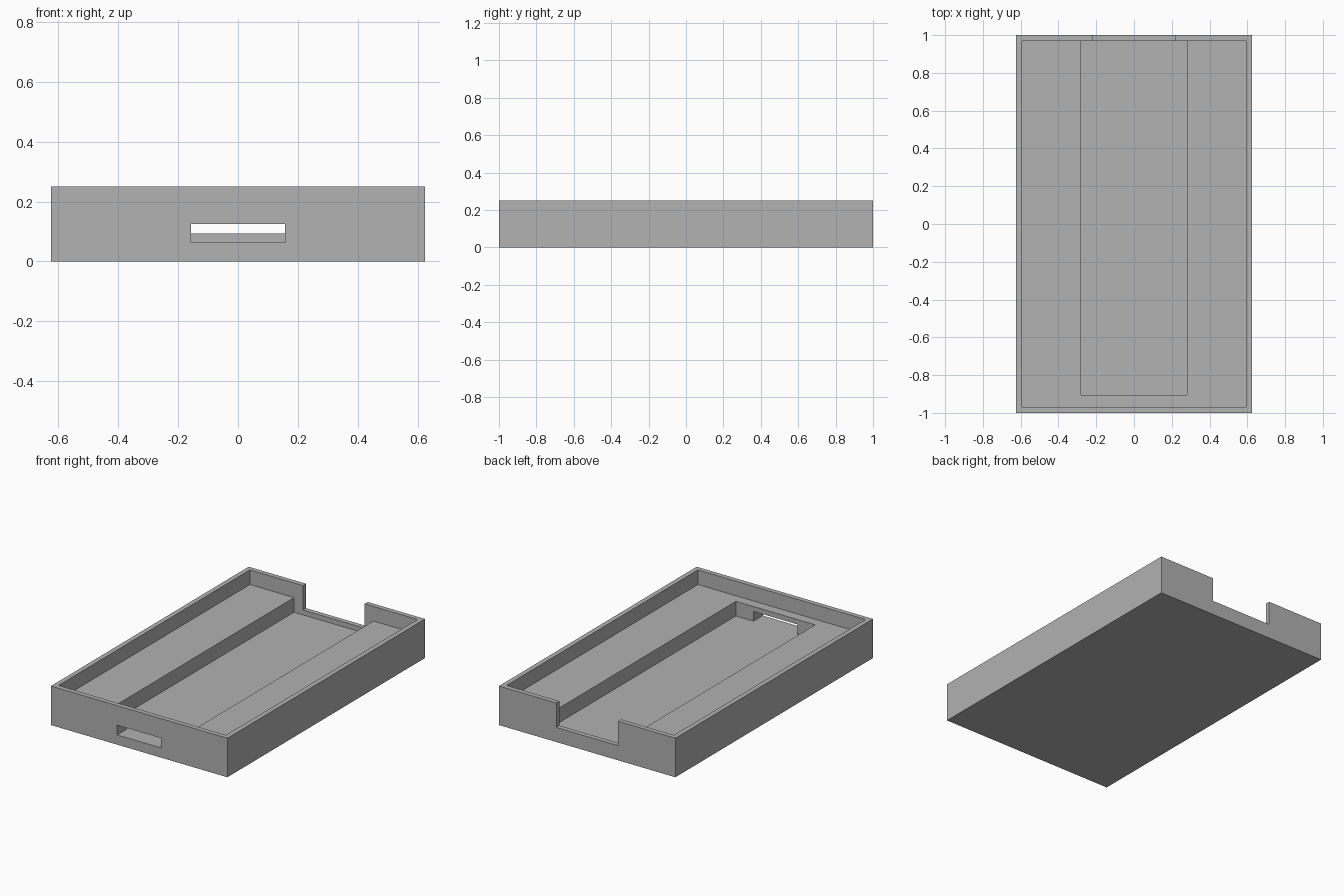
import bpy
import bmesh
from mathutils import Vector

U = 1 / 32  # wall thickness, the unit for every size

cube = bpy.data.objects.get("Cube")
if cube:
    bpy.data.objects.remove(cube, do_unlink=True)

grey = bpy.data.materials.new("plain_grey")
grey.use_nodes = True
colour = (0.445, 0.445, 0.445, 1)
grey.diffuse_color = colour
for node in grey.node_tree.nodes:
    if node.type == "BSDF_PRINCIPLED":
        node.inputs["Base Color"].default_value = colour


def box(name, half_x, y0, y1, z0, z1):
    """Box centred on x, with sizes in wall thicknesses."""
    size = Vector((2 * half_x, y1 - y0, z1 - z0)) * U
    centre = Vector((0, (y0 + y1) / 2, (z0 + z1) / 2)) * U
    bm = bmesh.new()
    bmesh.ops.create_cube(bm, size=1)
    bmesh.ops.scale(bm, vec=size, verts=bm.verts)
    bmesh.ops.translate(bm, vec=centre, verts=bm.verts)
    mesh = bpy.data.meshes.new(name)
    bm.to_mesh(mesh)
    bm.free()
    mesh.materials.append(grey)
    obj = bpy.data.objects.new(name, mesh)
    bpy.context.collection.objects.link(obj)
    return obj


# Solid block of the tray
tray = box("tray", 20, -32, 32, 0, 8)

# Hollows: upper tray, deep channel, rear notch, front slot
cutters = [
    box("tray_hollow", 19, -31, 31, 5, 10),
    box("channel_hollow", 9, -29, 31, 2, 9),
    box("rear_notch", 7, 30, 34, 3, 11),
    box("front_slot", 5, -34, -27, 2, 4),
]
for cutter in cutters:
    cutter.hide_render = True
    mod = tray.modifiers.new(cutter.name, "BOOLEAN")
    mod.operation = "DIFFERENCE"
    mod.solver = "EXACT"
    mod.object = cutter

# Bake the cuts and remove the cutters
depsgraph = bpy.context.evaluated_depsgraph_get()
carved = bpy.data.meshes.new_from_object(tray.evaluated_get(depsgraph))
tray.modifiers.clear()
tray.data = carved
carved.name = "tray"
for cutter in cutters:
    bpy.data.objects.remove(cutter, do_unlink=True)
